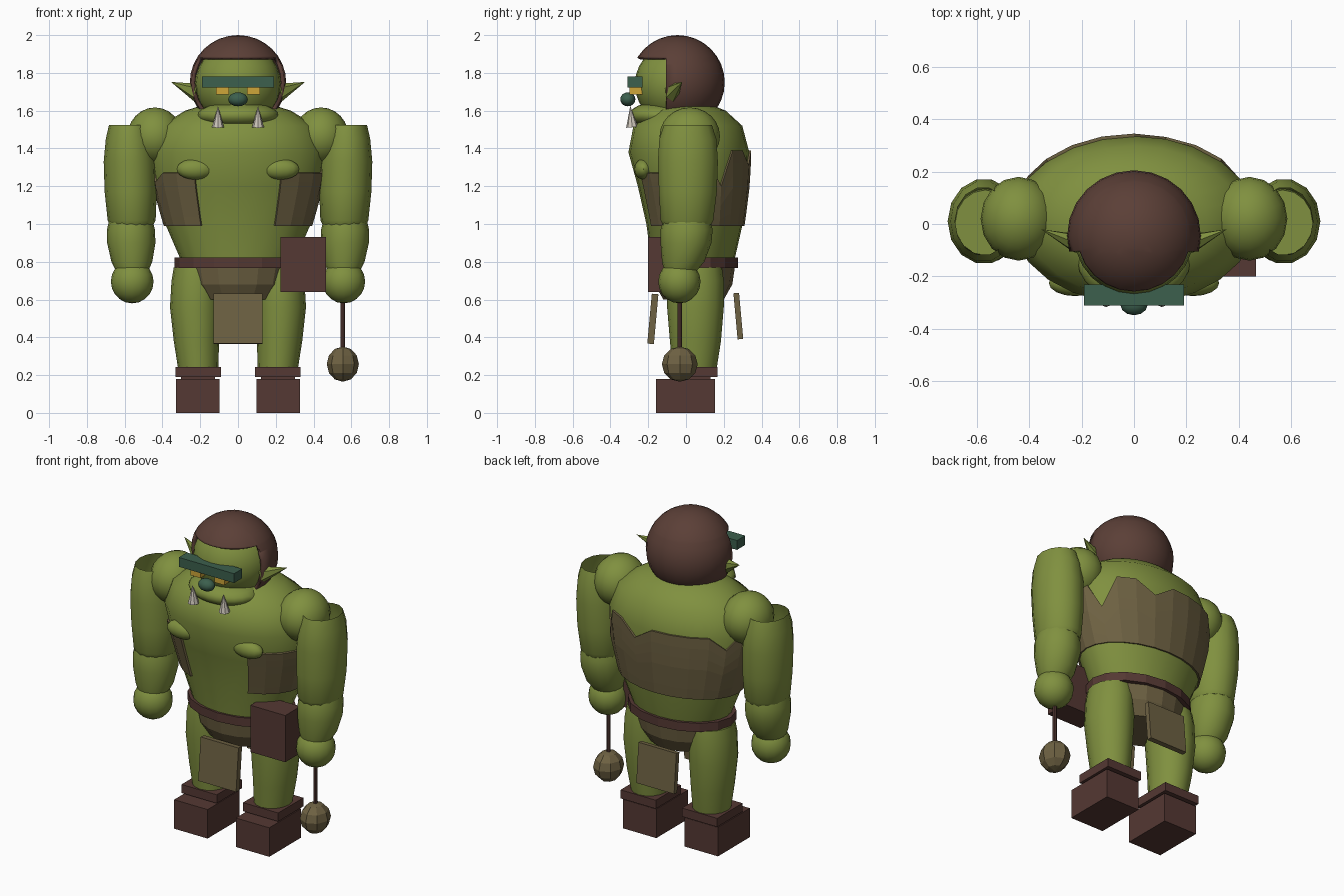
import bpy, bmesh, math
from mathutils import Vector, Matrix

if "Cube" in bpy.data.objects:
    bpy.data.objects.remove(bpy.data.objects["Cube"])


def mat(name, r, g, b):
    m = bpy.data.materials.new(name)
    m.diffuse_color = (r, g, b, 1)
    m.use_nodes = True
    m.node_tree.nodes["Principled BSDF"].inputs["Base Color"].default_value = m.diffuse_color
    return m


GREEN = mat("green skin", 0.215, 0.28, 0.05)
HAIR = mat("brown hair", 0.105, 0.05, 0.038)
LEATHER = mat("dark leather", 0.09, 0.04, 0.033)
CLOTH = mat("tan cloth", 0.155, 0.12, 0.055)
TEAL = mat("teal", 0.045, 0.115, 0.075)
YELLOW = mat("yellow eye", 0.62, 0.38, 0.04)
IVORY = mat("ivory", 0.62, 0.57, 0.5)


def finish(name, bm, material, smooth=True, angle=40):
    bmesh.ops.recalc_face_normals(bm, faces=bm.faces)
    me = bpy.data.meshes.new(name)
    bm.to_mesh(me)
    bm.free()
    ob = bpy.data.objects.new(name, me)
    bpy.context.collection.objects.link(ob)
    me.materials.append(material)
    if smooth:
        bpy.ops.object.select_all(action='DESELECT')
        bpy.context.view_layer.objects.active = ob
        ob.select_set(True)
        bpy.ops.object.shade_smooth_by_angle(angle=math.radians(angle))
    return ob


def ball_mesh(c, r, seg=20, rings=12):
    bm = bmesh.new()
    m = Matrix.Translation(c) @ Matrix.Diagonal((*r, 1))
    bmesh.ops.create_uvsphere(bm, u_segments=seg, v_segments=rings, radius=1, matrix=m)
    return bm


def ball(name, c, r, material, seg=20, rings=12, smooth=True):
    return finish(name, ball_mesh(c, r, seg, rings), material, smooth)


def box(name, lo, hi, material, tilt=0):
    lo, hi = Vector(lo), Vector(hi)
    bm = bmesh.new()
    m = Matrix.Translation((lo + hi) / 2) @ Matrix.Rotation(tilt, 4, 'X') @ Matrix.Diagonal((*(hi - lo), 1))
    bmesh.ops.create_cube(bm, size=1, matrix=m)
    return finish(name, bm, material, False)


def loft(name, rings, material, seg=20, smooth=True, top=True):
    """Stack of ellipses: (z, cx, cy, rx, ry), listed upward."""
    bm = bmesh.new()
    loops = []
    for z, cx, cy, rx, ry in rings:
        loops.append([bm.verts.new((cx + rx * math.cos(math.tau * i / seg),
                                    cy + ry * math.sin(math.tau * i / seg), z)) for i in range(seg)])
    for a, b in zip(loops, loops[1:]):
        for i in range(seg):
            j = (i + 1) % seg
            bm.faces.new((a[i], a[j], b[j], b[i]))
    bm.faces.new(loops[0][::-1])
    if top:
        bm.faces.new(loops[-1])
    return finish(name, bm, material, smooth)


def spike(name, base, tip, r, material, seg=8, flat=1.0):
    """Cone from base to tip; flat squashes its cross-section."""
    base, tip = Vector(base), Vector(tip)
    d = tip - base
    m = (Matrix.Translation((base + tip) / 2) @ d.to_track_quat('Z', 'Y').to_matrix().to_4x4()
         @ Matrix.Diagonal((flat, 1, 1, 1)))
    bm = bmesh.new()
    bmesh.ops.create_cone(bm, cap_ends=True, segments=seg, radius1=r, radius2=0, depth=d.length, matrix=m)
    return finish(name, bm, material, False)


# Torso
TORSO = [(0.78, 0, 0.035, 0.29, 0.215), (1.0, 0, 0.045, 0.385, 0.255), (1.2, 0, 0.035, 0.44, 0.29),
         (1.38, 0, 0.015, 0.465, 0.32), (1.52, 0, 0.01, 0.41, 0.288), (1.60, 0, 0.01, 0.28, 0.2),
         (1.64, 0, 0.0, 0.15, 0.11)]
loft("torso", TORSO, GREEN, 24)


def torso_at(z):
    for a, b in zip(TORSO, TORSO[1:]):
        if z <= b[0]:
            t = (z - a[0]) / (b[0] - a[0])
            return [p + (q - p) * t for p, q in zip(a, b)]


# Ragged vest, open at the front, following the torso
bm = bmesh.new()
cols = []
TEARS = {9: 1.31, 6: 1.2, 14: 1.31, 17: 1.22}
for i in range(21):
    ang = math.radians(-60 + 15 * i)
    top = 1.27 if math.sin(ang) < -0.1 else 1.388
    top = TEARS.get(i, top)
    col = []
    for k in range(7):
        z = 0.99 + (top - 0.99) * k / 6
        _, cx, cy, rx, ry = torso_at(z)
        col.append(bm.verts.new((cx + (rx + 0.012) * math.cos(ang), cy + (ry + 0.012) * math.sin(ang), z)))
    cols.append(col)
for a, b in zip(cols, cols[1:]):
    for k in range(6):
        bm.faces.new((a[k], b[k], b[k + 1], a[k + 1]))
vest = finish("vest", bm, CLOTH, False)
sol = vest.modifiers.new("thickness", 'SOLIDIFY')
sol.thickness = 0.012
sol.offset = -1

# Hips, belt, pouch and hanging cloths
loft("hip_wrap", [(0.60, 0, 0.04, 0.2, 0.16), (0.68, 0, 0.04, 0.26, 0.205), (0.78, 0, 0.04, 0.285, 0.22)],
     CLOTH, 16, False)
loft("belt", [(0.768, 0, 0.038, 0.335, 0.238), (0.822, 0, 0.038, 0.335, 0.238)], LEATHER, 16, False)
box("belt_pouch", (0.225, -0.2, 0.64), (0.465, -0.05, 0.93), LEATHER)
box("front_loincloth", (-0.13, -0.193, 0.365), (0.13, -0.158, 0.63), CLOTH, -0.09)
box("back_loincloth", (-0.13, 0.262, 0.39), (0.13, 0.292, 0.635), CLOTH, 0.09)

# Head and jaw
ball("head", (0, -0.045, 1.74), (0.228, 0.226, 0.22), GREEN, 24, 14)
ball("jaw", (0, -0.14, 1.575), (0.215, 0.16, 0.073), GREEN, 24, 12)

# Hair cap with the face opening cut away
bm = ball_mesh((0, -0.045, 1.75), (0.255, 0.25, 0.25), 24, 16)
for co, no in (((0, 0, 1.88), (0, 0, 1)), ((0, -0.105, 0), (0, 1, 0))):
    bmesh.ops.bisect_plane(bm, geom=bm.verts[:] + bm.edges[:] + bm.faces[:], plane_co=co, plane_no=no)
face_area = [f for f in bm.faces if f.calc_center_median().z < 1.88 and f.calc_center_median().y < -0.105]
bmesh.ops.delete(bm, geom=face_area, context='FACES')
hair = finish("hair", bm, HAIR)
sol = hair.modifiers.new("thickness", 'SOLIDIFY')
sol.thickness = 0.02
sol.offset = -1

# Face details
box("brow", (-0.19, -0.31, 1.722), (0.19, -0.23, 1.78), TEAL)
ball("nose", (0, -0.308, 1.66), (0.052, 0.04, 0.037), TEAL, 12, 8)

for s, side in ((-1, "left"), (1, "right")):
    box(side + "_eye", (s * 0.082 - 0.034, -0.3, 1.685), (s * 0.082 + 0.034, -0.2, 1.725), YELLOW)
    spike(side + "_tusk", (s * 0.106, -0.285, 1.512), (s * 0.106, -0.295, 1.625), 0.032, IVORY)
    spike(side + "_ear", (s * 0.215, -0.075, 1.695), (s * 0.355, -0.02, 1.752), 0.05, GREEN, 6, 0.8)
    ball(side + "_chest_muscle", (s * 0.225, -0.225, 1.29), (0.1, 0.05, 0.055), GREEN, 16, 10)

    # Arms: the upper sleeve of muscle is open at the top
    ball(side + "_shoulder", (s * 0.44, 0.02, 1.465), (0.145, 0.16, 0.152), GREEN, 16, 12)
    upper = loft(side + "_upper_arm",
                 [(0.995, s * 0.563, 0.005, 0.115, 0.13), (1.02, s * 0.563, 0.005, 0.127, 0.143),
                  (1.17, s * 0.568, 0.01, 0.138, 0.157), (1.33, s * 0.572, 0.01, 0.139, 0.163),
                  (1.45, s * 0.575, 0.01, 0.125, 0.155), (1.525, s * 0.575, 0.01, 0.108, 0.13)],
                 GREEN, 14, top=False)
    loft(side + "_forearm",
         [(0.75, s * 0.56, -0.03, 0.085, 0.085), (0.80, s * 0.562, -0.015, 0.108, 0.112),
          (0.90, s * 0.565, 0.0, 0.128, 0.135), (0.97, s * 0.567, 0.003, 0.127, 0.138),
          (1.02, s * 0.567, 0.005, 0.115, 0.125)], GREEN, 16)
    ball(side + "_hand", (s * 0.56, -0.035, 0.695), (0.113, 0.112, 0.115), GREEN, 16, 10)

    # Legs, cuffs and boots
    loft(side + "_leg",
         [(0.22, s * 0.21, 0.045, 0.105, 0.115), (0.38, s * 0.22, 0.05, 0.12, 0.135),
          (0.56, s * 0.225, 0.05, 0.135, 0.15), (0.70, s * 0.22, 0.05, 0.132, 0.15),
          (0.77, s * 0.215, 0.05, 0.125, 0.14)], GREEN, 16)
    box(side + "_boot_cuff", (s * 0.211 - 0.121, -0.08, 0.19), (s * 0.211 + 0.121, 0.168, 0.243), LEATHER)
    box(side + "_boot", (s * 0.212 - 0.115, -0.16, 0.0), (s * 0.212 + 0.115, 0.153, 0.18), LEATHER)
    box(side + "_ankle", (s * 0.211 - 0.09, -0.05, 0.17), (s * 0.211 + 0.09, 0.13, 0.2), LEATHER)

# Hanging mace in the right hand
loft("mace_handle", [(0.3, 0.555, -0.033, 0.012, 0.012), (0.65, 0.555, -0.033, 0.012, 0.012)], LEATHER, 8)
ball("mace_head", (0.555, -0.033, 0.258), (0.085, 0.095, 0.093), CLOTH, 8, 6, False)
